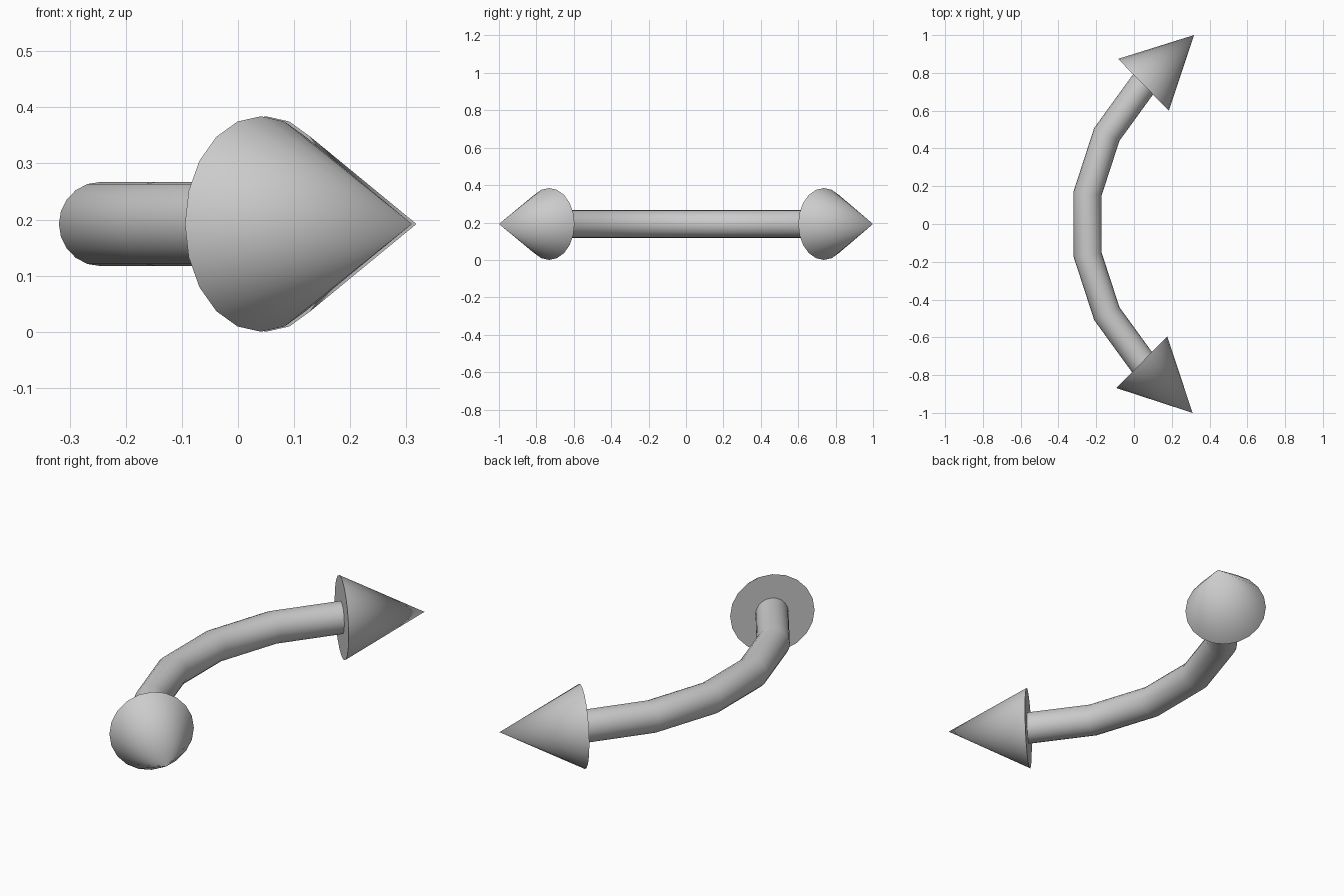
import bpy, bmesh
from math import radians
from mathutils import Vector, Matrix

if "Cube" in bpy.data.objects:
    bpy.data.objects.remove(bpy.data.objects["Cube"])

Z = 0.192          # height of the shared centre line
R = 1.045          # arc radius of the bar
CX = 0.787         # arc centre x


def finish(bm, name):
    bmesh.ops.recalc_face_normals(bm, faces=bm.faces)
    me = bpy.data.meshes.new(name)
    bm.to_mesh(me)
    bm.free()
    ob = bpy.data.objects.new(name, me)
    bpy.context.collection.objects.link(ob)
    bpy.ops.object.select_all(action='DESELECT')
    ob.select_set(True)
    bpy.context.view_layer.objects.active = ob
    bpy.ops.object.shade_smooth_by_angle(angle=radians(30))
    return ob


def arrow_head(name, base, tip):
    b, t = Vector((*base, Z)), Vector((*tip, Z))
    axis = t - b
    rot = axis.to_track_quat('Z', 'Y').to_matrix().to_4x4()
    bm = bmesh.new()
    bmesh.ops.create_cone(bm, cap_ends=True, segments=20, radius1=0.192, radius2=0,
                          depth=axis.length,
                          matrix=Matrix.Translation((b + t) / 2) @ rot)
    return finish(bm, name)


# Curved bar: circle swept through a 90 degree arc in five straight steps
bm = bmesh.new()
turn = Matrix.Rotation(radians(135), 4, 'Z')
ring = (Matrix.Translation((CX, 0, Z)) @ turn @ Matrix.Translation((R, 0, 0))
        @ Matrix.Rotation(radians(90), 4, 'X'))
bmesh.ops.create_circle(bm, segments=20, radius=0.075, matrix=ring)
bmesh.ops.spin(bm, geom=bm.edges[:], cent=(CX, 0, Z), axis=(0, 0, 1),
               angle=radians(90), steps=5)
bmesh.ops.holes_fill(bm, edges=[e for e in bm.edges if e.is_boundary], sides=0)
finish(bm, "curved_bar")

# Arrow heads at both ends
arrow_head("arrow_head_back", (0.05, 0.737), (0.318, 1.0))
arrow_head("arrow_head_front", (0.041, -0.732), (0.31, -1.0))
